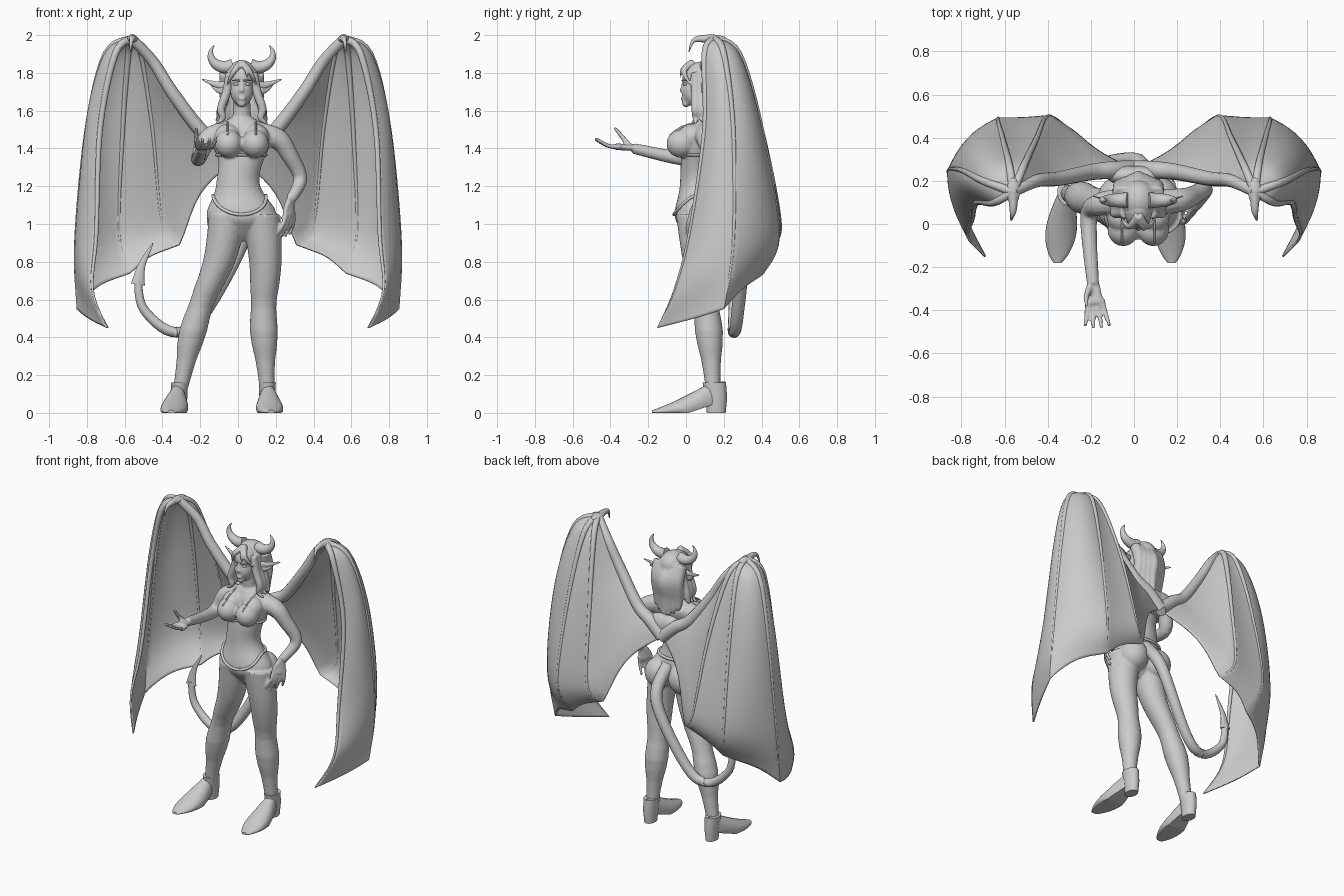
import bpy, bmesh, math
from math import sin, cos, pi, tau, exp, sqrt
from mathutils import Vector, Matrix

if "Cube" in bpy.data.objects:
    bpy.data.objects.remove(bpy.data.objects["Cube"], do_unlink=True)

shade = (0.6, 0.6, 0.6, 1)
grey = bpy.data.materials.new("plain grey")
grey.use_nodes = True
grey.diffuse_color = shade
grey.node_tree.nodes["Principled BSDF"].inputs["Base Color"].default_value = shade

middle = .02  # the figure's own centre line, slightly left of the wings' centre
SIDE, DEPTH, UP = Vector((1, 0, 0)), Vector((0, 1, 0)), Vector((0, 0, 1))


def spline(points, steps=6):
    """Smooth curve through the given points."""
    points = [Vector(point) for point in points]
    curve = []
    for i, (b, c) in enumerate(zip(points, points[1:])):
        leave = (c - points[max(i - 1, 0)]) / 2
        arrive = (points[min(i + 2, len(points) - 1)] - b) / 2
        for k in range(steps):
            t = k / steps
            ease = t * t * (3 - 2 * t)
            curve.append(b.lerp(c, ease) + leave * t * (1 - t) ** 2 - arrive * t * t * (1 - t))
    return curve + [points[-1]]


def loft(mesh, rings):
    rows = [[mesh.verts.new(point) for point in ring] for ring in rings]
    for low, high in zip(rows, rows[1:]):
        for i in range(len(low)):
            mesh.faces.new((low[i - 1], low[i], high[i], high[i - 1]))
    mesh.faces.new(rows[0])
    mesh.faces.new(rows[-1])


def turns(count):
    return [tau * i / count for i in range(count)]


def stack(mesh, rows):
    """Level ellipses: centre, half width, half depth."""
    loft(mesh, [[(x + wide * cos(a), y + deep * sin(a), z) for a in turns(24)] for x, y, z, wide, deep in rows])


def tube(mesh, points, start, end, ref=DEPTH, flat=1, power=1):
    """Tapering tube, flattened along ref; a higher power keeps it thick for longer."""
    path = spline(points)
    last = len(path) - 1
    rings = []
    for i, centre in enumerate(path):
        along = (path[min(i + 1, last)] - path[max(i - 1, 0)]).normalized()
        across = ref.cross(along).normalized()
        radius = start + (end - start) * (i / last) ** power
        rings.append([centre + radius * (across * cos(a) + along.cross(across) * sin(a) * flat) for a in turns(12)])
    loft(mesh, rings)


def ball(mesh, centre, wide, deep, tall):
    bmesh.ops.create_uvsphere(mesh, u_segments=24, v_segments=16, radius=1,
                              matrix=Matrix.Translation(centre) @ Matrix.Diagonal((wide, deep, tall, 1)))


def finish(name, mesh, voxel=0, mirror=False, thickness=0):
    bmesh.ops.recalc_face_normals(mesh, faces=mesh.faces)
    data = bpy.data.meshes.new(name)
    mesh.to_mesh(data)
    mesh.free()
    data.materials.append(grey)
    for face in data.polygons:
        face.use_smooth = True
    data.set_sharp_from_angle(angle=math.radians(50))
    part = bpy.data.objects.new(name, data)
    bpy.context.collection.objects.link(part)
    if mirror:
        part.modifiers.new("mirror", 'MIRROR')
    if thickness:
        solid = part.modifiers.new("thickness", 'SOLIDIFY')
        solid.thickness, solid.offset = thickness, 0
    if voxel:
        blend = part.modifiers.new("blend", 'REMESH')
        blend.mode, blend.voxel_size, blend.use_smooth_shade = 'VOXEL', voxel, True
        relax = part.modifiers.new("relax", 'SMOOTH')
        relax.factor, relax.iterations = .5, 4


def bump(value, peak, spread):
    return exp(-((value - peak) / spread) ** 2)


def torso(z):
    """Centre, half width and half depth of the trunk at a height."""
    hips, chest, waist = bump(z, 1.05, .1), bump(z, 1.46, .1), bump(z, 1.22, .1)
    close = min(1, sqrt((1.58 - z) / .08), sqrt((z - .9) / .12))
    return (middle * (1 - waist), .06 + .04 * bump(z, 1.5, .1), z,
            close * (.11 + .075 * hips + .05 * chest), close * (.09 + .03 * hips))


def leg(mesh, offsets):
    path = spline(zip(offsets, (.05, .07, .115, .145), (1.05, .8, .5, .1)))
    radii = [.03 + .07 * p.z + .015 * bump(p.z, .41, .1) - .005 * bump(p.z, .58, .06) for p in path]
    stack(mesh, [(*p, radius, radius) for p, radius in zip(path, radii)])


def hand(mesh, wrist, forward, across, curl, lift):
    wrist = Vector(wrist)
    forward = Vector(forward).normalized()
    knuckles = wrist + forward * .1
    tube(mesh, [wrist, knuckles], .028, .044, curl, .45)
    for i in (-1.5, -.5, .5, 1.5):
        root = knuckles + across * i * .022 - forward * .02
        length = .14 - .01 * abs(i)
        bend = root + forward * length / 2 + across * i * .007
        tube(mesh, [root, bend, root + forward * length + across * i * .016 + curl * .03], .014, .009, curl)
    thumb = wrist + forward * .02 - across * .015
    tip = thumb + forward * .09 - across * .025 + curl * lift
    tube(mesh, [thumb, thumb.lerp(tip, .5) - across * .01, tip], .018, .009, across)


# Body: trunk, head, limbs and hands blended into one skin
skin = bmesh.new()
stack(skin, [torso(.91 + .02 * i) for i in range(34)])
tube(skin, [(middle, .1, 1.52), (middle, .08, 1.7)], .052, .043)
ball(skin, (middle, .08, 1.77), .073, .1, .09)
ball(skin, (middle, .04, 1.7), .06, .063, .075)
ball(skin, (middle, 0, 1.64), .025, .022, .022)
tube(skin, [(middle, -.014, 1.75), (middle, -.026, 1.7)], .006, .011)
ball(skin, (middle, -.02, 1.664), .02, .01, .008)
for s in (-1, 1):
    ball(skin, (middle + s * .07, -.025, 1.425), .073, .078, .075)
    ball(skin, (middle + s * .075, .03, 1.46), .07, .07, .07)
    ball(skin, (middle + s * .09, .13, 1.02), .095, .09, .1)
leg(skin, (-.05, -.1, -.22, -.31))
leg(skin, (.12, .145, .135, .155))
tube(skin, [(.1, .1, 1.48), (.21, .11, 1.45), (.27, .13, 1.37), (.33, .16, 1.24), (.28, .08, 1.13)], .065, .028)
hand(skin, (.28, .08, 1.14), (-.1, -.25, -1), Vector((.6, .8, 0)), Vector((-.8, .6, 0)), 0)
tube(skin, [(-.08, .1, 1.48), (-.16, .09, 1.45), (-.21, .03, 1.345), (-.19, -.28, 1.4)], .065, .028, SIDE)
hand(skin, (-.19, -.27, 1.4), (.1, -1, .1), SIDE, UP, .1)
finish("body", skin, voxel=.0075)

# Eyes and brows
face = bmesh.new()
for s in (-1, 1):
    ball(face, (middle + s * .03, -.004, 1.74), .015, .011, .008)
    tube(face, [(middle + s * out, back, 1.76) for out, back in ((.01, -.019), (.03, -.015), (.05, .003))], .005, .003)
finish("eyes_and_brows", face)

# Hair: cap, back locks, curled side locks and fringe
hair = bmesh.new()
ball(hair, (middle, .11, 1.785), .083, .092, .082)
for i in range(-3, 4):
    x, back = middle + i * .028, .21 - .012 * abs(i)
    end = 1.44 + .02 * abs(i)
    tube(hair, [(x, .14, 1.8), (x, back, 1.7), (x, back - .01, 1.58), (x, back, end)], .036, .005, SIDE, power=3)
for s in (-1, 1):
    for k in range(3):
        y = .05 + .035 * k
        tube(hair, [(middle + s * out, y, z) for out, z in
                    ((.06, 1.8), (.08, 1.7), (.11, 1.61), (.1 + .01 * k, 1.56), (.14, 1.53 + .015 * k))],
             .025, .004, power=3)
    tube(hair, [(middle, .04, 1.855), (middle + s * .04, -.01, 1.81), (middle + s * .078, .02, 1.74)],
         .02, .004, UP, power=2)
tube(hair, [(middle, .03, 1.855), (middle + .02, -.02, 1.82), (middle + .03, -.03, 1.77)], .018, .003, SIDE)
finish("hair", hair, voxel=.007)

# Horns sweeping out and up along an arc, and two-pointed ears
horns, ears = bmesh.new(), bmesh.new()
for s in (-1, 1):
    arc = [math.radians(angle) for angle in range(-120, 60, 20)]
    tube(horns, [(middle + s * (.085 + .08 * cos(a)), .11, 1.9 + .07 * sin(a)) for a in arc], .036, .002, power=1.6)
    for z, reach in ((1.735, .21), (1.71, .165)):
        tube(ears, [(middle + s * .06, .08, z), (middle + s * .12, .1, z), (middle + s * reach, .13, z + .03)],
             .027, .002, flat=.5, power=1.5)
finish("horns", horns)
finish("ears", ears)


# Bikini: a dipped hip band, a chest band and straps
def band(mesh, height, dip, radius):
    points = []
    for a in turns(24) + [0]:
        x, y, z, wide, deep = torso(height - dip * max(0, -sin(a)) ** 2)
        points.append((x + (wide + .003) * cos(a), y + (deep + .003) * sin(a), z))
    tube(mesh, points, radius, radius, UP)


bottom, top = bmesh.new(), bmesh.new()
band(bottom, 1.15, .1, .009)
finish("bikini_hip_band", bottom)
band(top, 1.365, 0, .007)
for s in (-1, 1):
    x = middle + s * .075
    tube(top, [(x, -.085, 1.47), (x, -.03, 1.51), (x, .04, 1.535), (x, .1, 1.55)], .005, .005, SIDE)
finish("bikini_top", top)

# Ankle boots: pointed toe, arched sole and block heel
for name, x, lean in (("right_shoe", -.31, -.045), ("left_shoe", .155, .02)):
    shoe = bmesh.new()
    rings = []
    for i in range(1, 40):
        t = i / 40
        sole = .07 * max(0, 1 - 2 * t)
        rise = min(.165, .012 + .2 * (1 - t) ** 1.2) - sole
        wide = .004 + .068 * sin(pi * t ** 1.4) ** .7
        rings.append([(x + lean * t + wide * cos(a), .22 - .41 * t, sole + rise * max(0, .3 + .7 * sin(a)))
                      for a in turns(24)])
    loft(shoe, rings)
    stack(shoe, [(x, .16, 0, .035, .05), (x, .16, .08, .042, .058), (x, .15, .16, .045, .062)])
    finish(name, shoe)

# Tail with a flat spade tip
tail = bmesh.new()
tube(tail, [(.03, .15, 1.1), (.02, .29, .9), (-.2, .27, .5), (-.35, .25, .43), (-.5, .25, .55), (-.53, .25, .7)],
     .042, .02, SIDE)
tube(tail, [(-.53, .25, .68), (-.51, .25, .78), (-.45, .25, .9)], .038, .002, flat=.5)
finish("tail", tail)

# Wing ribs: four fingers from the wrist, then the arm running to the back
wrist = (.56, .15, 1.98)
ribs = [[wrist, (.65, .1, 1.9), (.73, .1, 1.5), (.75, .02, .95), (.77, -.06, .65), (.69, -.15, .45)],
        [wrist, (.7, .2, 1.9), (.8, .25, 1.5), (.86, .25, .9), (.85, .2, .55)],
        [wrist, (.58, .28, 1.9), (.61, .4, 1.5), (.63, .49, .95), (.57, .41, .74)],
        [wrist, (.51, .27, 1.9), (.45, .4, 1.5), (.4, .5, 1), (.31, .45, .89)],
        [wrist, (.45, .2, 1.86), (.35, .21, 1.7), (.2, .24, 1.5), (.1, .25, 1.43), (0, .25, 1.34)]]


def sample(path, t):
    place = t * (len(path) - 1)
    i = min(int(place), len(path) - 2)
    return path[i].lerp(path[i + 1], place - i)


# Membranes: scalloped sheets between neighbouring ribs, the outer two billowing outward
web = bmesh.new()
curves = [spline(rib, 10) for rib in ribs]
scallops, sags = (-.01, .05, .06, .12), (-.15, -.16, .02, 0)
for first, second, scallop, sag in zip(curves, curves[1:], scallops, sags):
    grid = []
    for j in range(11):
        v = j / 10
        row = []
        for i in range(41):
            t = i / 40 * (1 - scallop * sin(pi * v))
            point = sample(first, t).lerp(sample(second, t), v)
            inward = Vector((.5 - point.x, .1 - point.y, 0))
            row.append(web.verts.new(point + inward * sag * sin(pi * v) * sin(pi * min(t, .9) ** .7)))
        grid.append(row)
    for near, far in zip(grid, grid[1:]):
        for i in range(40):
            web.faces.new((near[i], near[i + 1], far[i + 1], far[i]))
bmesh.ops.remove_doubles(web, verts=web.verts, dist=.0005)
finish("wing_membranes", web, mirror=True, thickness=.01)

# Bones, the root on the back and the hooked claw on top
bones = bmesh.new()
for rib in ribs[:-1]:
    tube(bones, rib, .022, .003, SIDE)
tube(bones, ribs[-1], .026, .045)
ball(bones, (.03, .225, 1.41), .1, .045, .07)
ball(bones, wrist, .03, .065, .02)
tube(bones, [wrist, (.56, .07, 1.98), (.565, .035, 1.965), (.57, .015, 1.91)], .025, .002, SIDE)
finish("wing_bones", bones, mirror=True)
